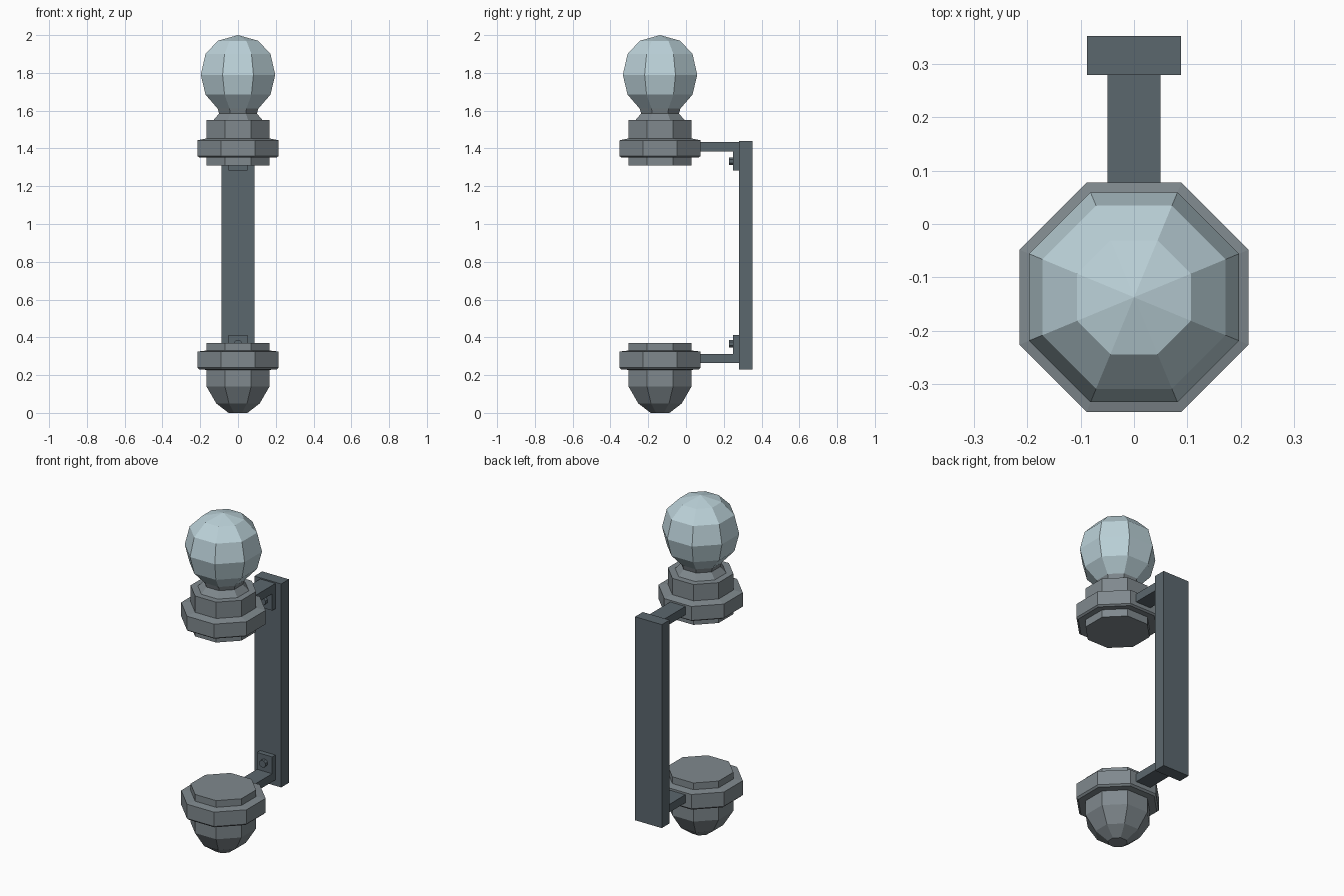
import bpy, bmesh, math

if "Cube" in bpy.data.objects:
    bpy.data.objects.remove(bpy.data.objects["Cube"])

AXIS_Y = -0.1375


def material(name, rgb):
    m = bpy.data.materials.new(name)
    m.diffuse_color = (*rgb, 1)
    m.use_nodes = True
    m.node_tree.nodes["Principled BSDF"].inputs["Base Color"].default_value = m.diffuse_color
    return m


globe_mat = material("pale blue globe", (0.50, 0.64, 0.69))
grey_mat = material("mid grey metal", (0.215, 0.25, 0.27))
dark_mat = material("dark slate metal", (0.105, 0.135, 0.155))


def finish(bm, name, mat):
    bmesh.ops.recalc_face_normals(bm, faces=bm.faces)
    mesh = bpy.data.meshes.new(name)
    bm.to_mesh(mesh)
    bm.free()
    mesh.materials.append(mat)
    ob = bpy.data.objects.new(name, mesh)
    bpy.context.collection.objects.link(ob)
    return ob


def turned(name, profile, mat, n=8):
    """Octagonal turning; profile is (half width across flats, z)."""
    bm = bmesh.new()
    rings = []
    for a, z in profile:
        r = a / math.cos(math.pi / n)
        if a == 0:
            rings.append([bm.verts.new((0, AXIS_Y, z))] * n)
        else:
            rings.append([bm.verts.new((r * math.cos((k + .5) * math.tau / n),
                                        AXIS_Y + r * math.sin((k + .5) * math.tau / n), z))
                          for k in range(n)])
    for lo, hi in zip(rings, rings[1:]):
        for k in range(n):
            j = (k + 1) % n
            loop = list(dict.fromkeys((lo[k], lo[j], hi[j], hi[k])))
            bm.faces.new(loop)
    for ring in (rings[0], rings[-1]):
        if ring[0] is not ring[1]:
            bm.faces.new(ring)
    return finish(bm, name, mat)


def box(name, x, y0, y1, z0, z1, mat):
    bm = bmesh.new()
    bmesh.ops.create_cube(bm, size=1)
    for v in bm.verts:
        v.co = (v.co.x * 2 * x, (y0 + y1) / 2 + v.co.y * (y1 - y0),
                (z0 + z1) / 2 + v.co.z * (z1 - z0))
    return finish(bm, name, mat)


def bolt(name, z):
    bm = bmesh.new()
    r = 0.022
    ends = [[bm.verts.new((r * math.cos((k + .5) * math.tau / 8), y,
                           z + r * math.sin((k + .5) * math.tau / 8))) for k in range(8)]
            for y in (0.228, 0.255)]
    for k in range(8):
        j = (k + 1) % 8
        bm.faces.new((ends[0][k], ends[0][j], ends[1][j], ends[1][k]))
    for e in ends:
        bm.faces.new(e)
    return finish(bm, name, dark_mat)


# Globe on top
turned("globe", [(0.095, 1.60), (0.107, 1.61), (0.172, 1.685), (0.197, 1.79),
                 (0.172, 1.90), (0.107, 1.97), (0, 2.0)], globe_mat)

# Upper collar with flared neck
turned("upper_collar", [(0.167, 1.31), (0.167, 1.355), (0.205, 1.352), (0.215, 1.36),
                        (0.215, 1.443), (0.167, 1.453), (0.167, 1.55), (0.13, 1.55),
                        (0.10, 1.585), (0.108, 1.611)], grey_mat)

# Lower collar with rounded bottom cup
turned("lower_cup", [(0.05, 0.0), (0.115, 0.05), (0.167, 0.14), (0.167, 0.228),
                     (0.205, 0.23), (0.215, 0.24), (0.215, 0.325), (0.167, 0.33),
                     (0.167, 0.37)], grey_mat)

# Wall plate
box("wall_plate", 0.088, 0.28, 0.353, 0.23, 1.44, dark_mat)

# Arms, bracket tabs and bolts
for side, a0, a1, t0, t1, bz in (("upper", 1.383, 1.433, 1.283, 1.383, 1.332),
                                 ("lower", 0.265, 0.313, 0.313, 0.413, 0.366)):
    box(side + "_arm", 0.05, 0.0, 0.281, a0, a1, dark_mat)
    box(side + "_tab", 0.05, 0.25, 0.281, t0, t1, dark_mat)
    bolt(side + "_bolt", bz)
